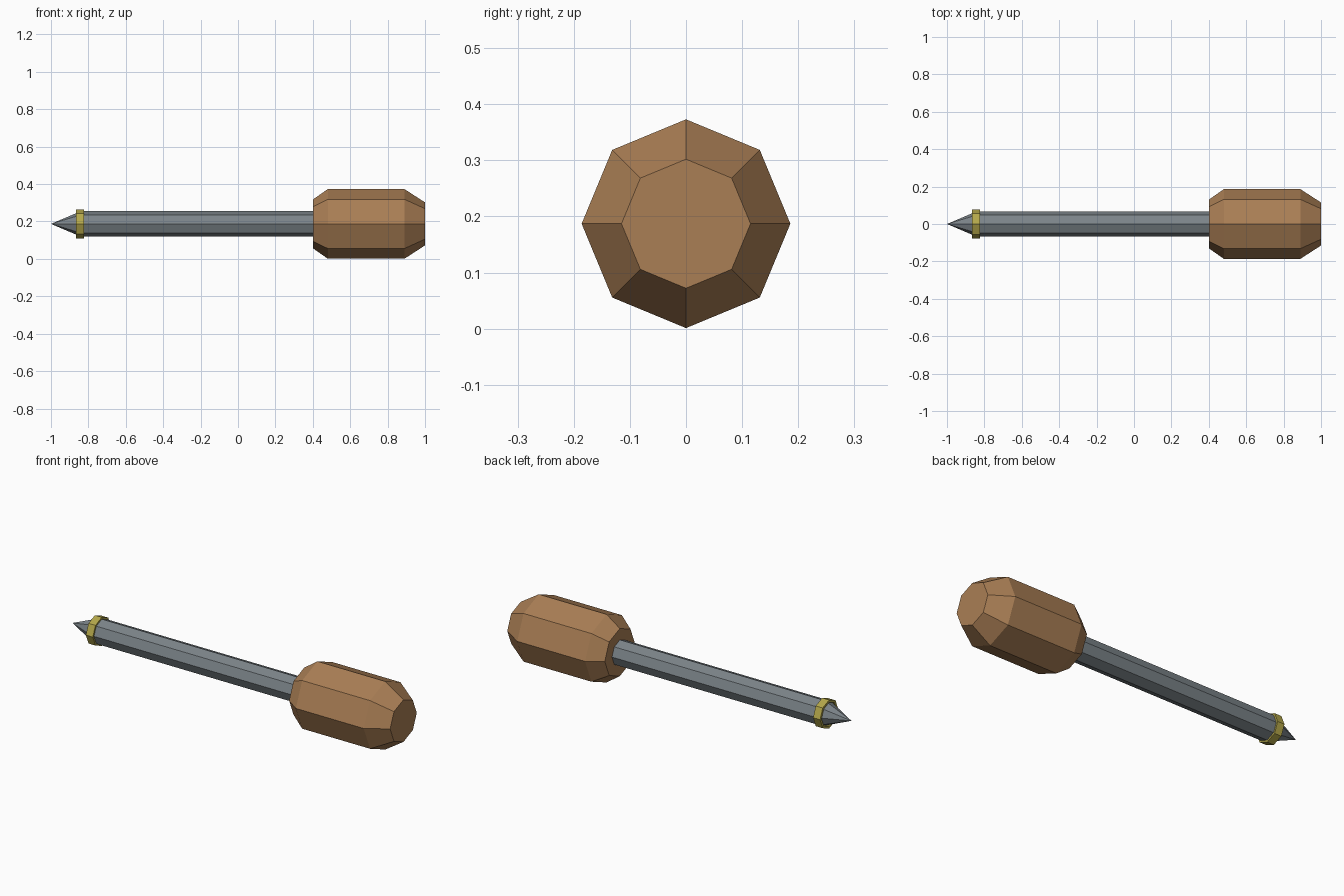
import bpy, bmesh, math

if "Cube" in bpy.data.objects:
    bpy.data.objects.remove(bpy.data.objects["Cube"])

ZC = 0.187   # height of the tool's axis
SIDES = 8


def material(name, rgb):
    m = bpy.data.materials.new(name)
    m.diffuse_color = (*rgb, 1)
    m.use_nodes = True
    m.node_tree.nodes["Principled BSDF"].inputs["Base Color"].default_value = m.diffuse_color
    return m


def lathe(name, profile, mat, closed=False):
    """Revolve (x, radius) points around the tool axis; closed makes a hollow ring."""
    bm = bmesh.new()
    rings = []
    for x, r in profile:
        if r == 0:
            rings.append([bm.verts.new((x, 0, ZC))] * SIDES)
        else:
            rings.append([bm.verts.new((x, r * math.cos(a), ZC + r * math.sin(a)))
                          for a in (2 * math.pi * i / SIDES for i in range(SIDES))])
    pairs = list(zip(rings, rings[1:]))
    if closed:
        pairs.append((rings[-1], rings[0]))
    for a, b in pairs:
        for i in range(SIDES):
            j = (i + 1) % SIDES
            bm.faces.new(list(dict.fromkeys((a[i], a[j], b[j], b[i]))))
    if not closed:
        for ring, (x, r) in ((rings[0], profile[0]), (rings[-1], profile[-1])):
            if r:
                bm.faces.new(ring)
    bmesh.ops.recalc_face_normals(bm, faces=bm.faces)
    me = bpy.data.meshes.new(name)
    bm.to_mesh(me)
    bm.free()
    me.materials.append(mat)
    ob = bpy.data.objects.new(name, me)
    bpy.context.collection.objects.link(ob)
    return ob


wood = material("brown wood", (0.40, 0.21, 0.09))
steel = material("grey steel", (0.20, 0.23, 0.25))
brass = material("dull brass", (0.46, 0.39, 0.07))

# Handle with tapered ends
lathe("handle", [(0.40, 0.13), (0.48, 0.186), (0.89, 0.186), (1.0, 0.115)], wood)
# Shaft and pointed tip
lathe("shaft", [(-0.84, 0.068), (0.42, 0.068)], steel)
lathe("tip", [(-1.0, 0), (-0.84, 0.068)], steel)
# Collar around the base of the tip
lathe("collar", [(-0.865, 0.065), (-0.865, 0.078), (-0.823, 0.078), (-0.823, 0.065)],
      brass, closed=True)
